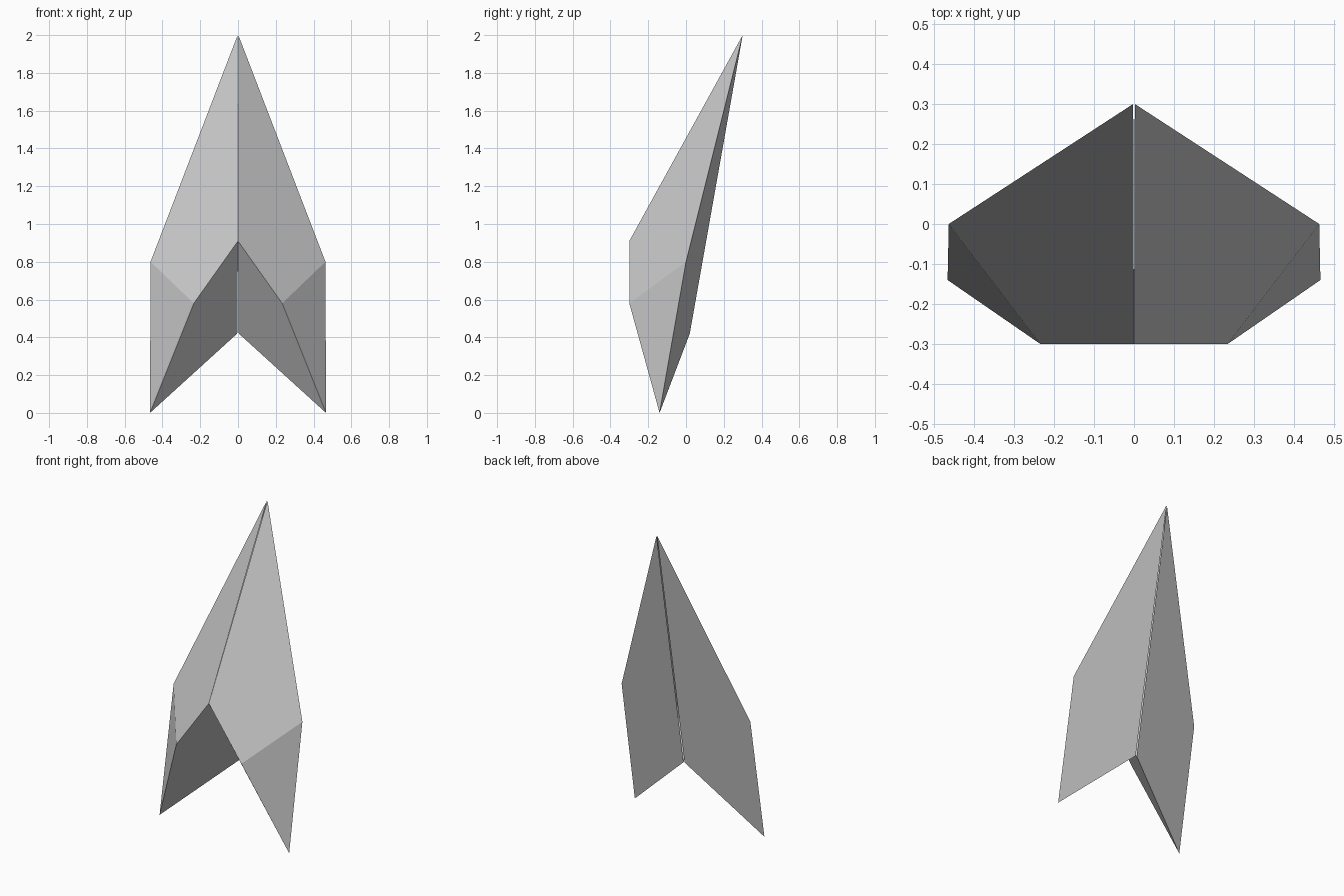
import bpy

if "Cube" in bpy.data.objects:
    bpy.data.objects.remove(bpy.data.objects["Cube"])

# Corner points of the right half of the arrowhead
tip = (0.002, 0.30, 2.0)
ridge = (0.0, -0.30, 0.91)       # lower end of the front ridge
notch_front = (0.234, -0.30, 0.58)
shoulder = (0.463, 0.0, 0.80)
tail = (0.466, -0.14, 0.0)
notch_back = (0.004, 0.02, 0.42)

verts = [tip, ridge, notch_front, shoulder, tail, notch_back]
faces = [
    (0, 1, 2, 3),   # front
    (2, 4, 3),      # side facet
    (1, 5, 4, 2),   # underside of the notch
    (0, 3, 4, 5),   # back
]

mesh = bpy.data.meshes.new("arrowhead")
mesh.from_pydata(verts, [], faces)
mesh.update()
arrowhead = bpy.data.objects.new("arrowhead", mesh)
bpy.context.collection.objects.link(arrowhead)

# Left half, leaving the hairline slit along the back crease
mirror = arrowhead.modifiers.new("mirror", 'MIRROR')
mirror.use_axis[0] = True
mirror.merge_threshold = 0.001
